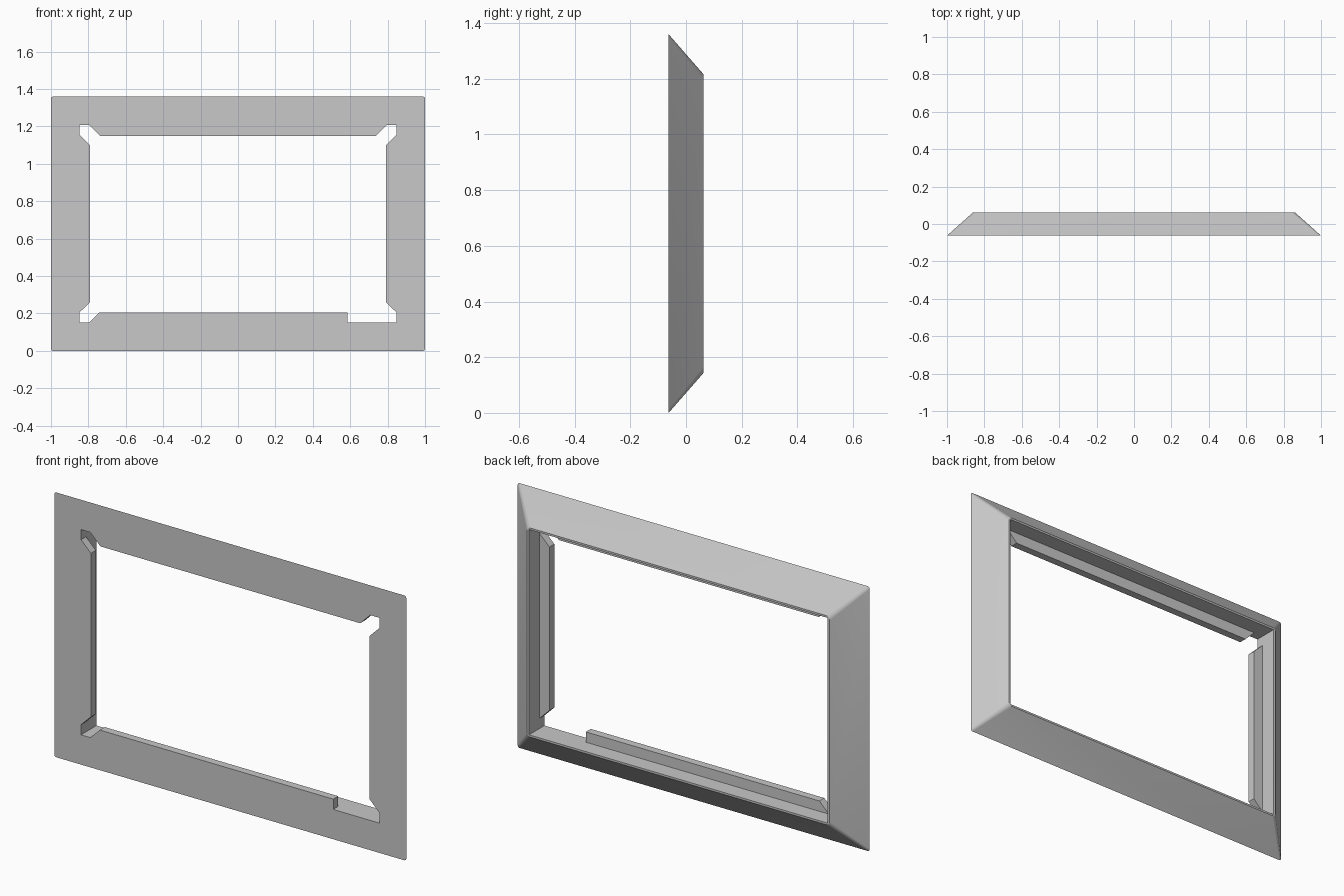
import bpy
import bmesh
from math import sin, cos, pi

if "Cube" in bpy.data.objects:
    bpy.data.objects.remove(bpy.data.objects["Cube"], do_unlink=True)

FRONT, BACK = -0.0625, 0.0625
MID_Z = 0.68
LIP = 0.04          # lip thickness
STEPS = 6           # segments per rounded corner

grey = bpy.data.materials.new("light grey")
grey.use_nodes = True
colour = (0.58, 0.58, 0.58, 1)
grey.diffuse_color = colour
grey.node_tree.nodes["Principled BSDF"].inputs["Base Color"].default_value = colour


def finish(bm, name):
    bmesh.ops.recalc_face_normals(bm, faces=bm.faces)
    mesh = bpy.data.meshes.new(name)
    bm.to_mesh(mesh)
    bm.free()
    mesh.materials.append(grey)
    obj = bpy.data.objects.new(name, mesh)
    bpy.context.collection.objects.link(obj)
    return obj


def corner_ring(bm, half_w, half_h, y, radius):
    """Rectangle in the xz plane, as four lists of corner vertices."""
    ring = []
    for i, (sx, sz) in enumerate([(1, 1), (-1, 1), (-1, -1), (1, -1)]):
        cx, cz = sx * (half_w - radius), sz * (half_h - radius)
        angles = [(i + k / STEPS) * pi / 2 for k in range(STEPS + 1)] if radius else [0]
        ring.append([bm.verts.new((cx + radius * cos(a), y, MID_Z + cz + radius * sin(a)))
                     for a in angles])
    return ring


def bridge(bm, a, b):
    """Join two rings; a rounded corner fans onto a square one."""
    for i in range(4):
        ca, cb, j = a[i], b[i], (i + 1) % 4
        for k in range(len(ca) - 1):
            if len(cb) > 1:
                bm.faces.new((ca[k], ca[k + 1], cb[k + 1], cb[k]))
            else:
                bm.faces.new((ca[k], ca[k + 1], cb[0]))
        bm.faces.new((ca[-1], a[j][0], b[j][0], cb[-1]))


# Bevelled frame: front face, sloped outside, thin back rim, straight inner walls
bm = bmesh.new()
outer_front = corner_ring(bm, 1.0, 0.68, FRONT, 0.012)
outer_back = corner_ring(bm, 0.86, 0.537, BACK, 0.022)
inner_back = corner_ring(bm, 0.848, 0.527, BACK, 0)
inner_front = corner_ring(bm, 0.848, 0.527, FRONT, 0)
bridge(bm, outer_front, outer_back)
bridge(bm, outer_back, inner_back)
bridge(bm, inner_back, inner_front)
bridge(bm, outer_front, inner_front)
frame = finish(bm, "bevelled_frame")
bpy.context.view_layer.objects.active = frame
frame.select_set(True)
bpy.ops.object.shade_smooth_by_angle(angle=pi / 6)


# Retaining lips, flush with the front face
def lip(name, outline):
    bm = bmesh.new()
    face = bm.faces.new([bm.verts.new((x, FRONT, z)) for x, z in outline])
    grown = bmesh.ops.extrude_face_region(bm, geom=[face])
    verts = [v for v in grown["geom"] if isinstance(v, bmesh.types.BMVert)]
    bmesh.ops.translate(bm, verts=verts, vec=(0, LIP, 0))
    return finish(bm, name)


lip("top_lip", [(-0.795, 1.207), (0.795, 1.207), (0.738, 1.15), (-0.738, 1.15)])
lip("bottom_lip", [(-0.795, 0.153), (-0.742, 0.206), (0.585, 0.206), (0.585, 0.153)])
for side, s in (("left", 1), ("right", -1)):
    lip(side + "_lip", [(s * 0.848, 0.205), (s * 0.848, 1.155),
                        (s * 0.792, 1.10), (s * 0.792, 0.26)])
